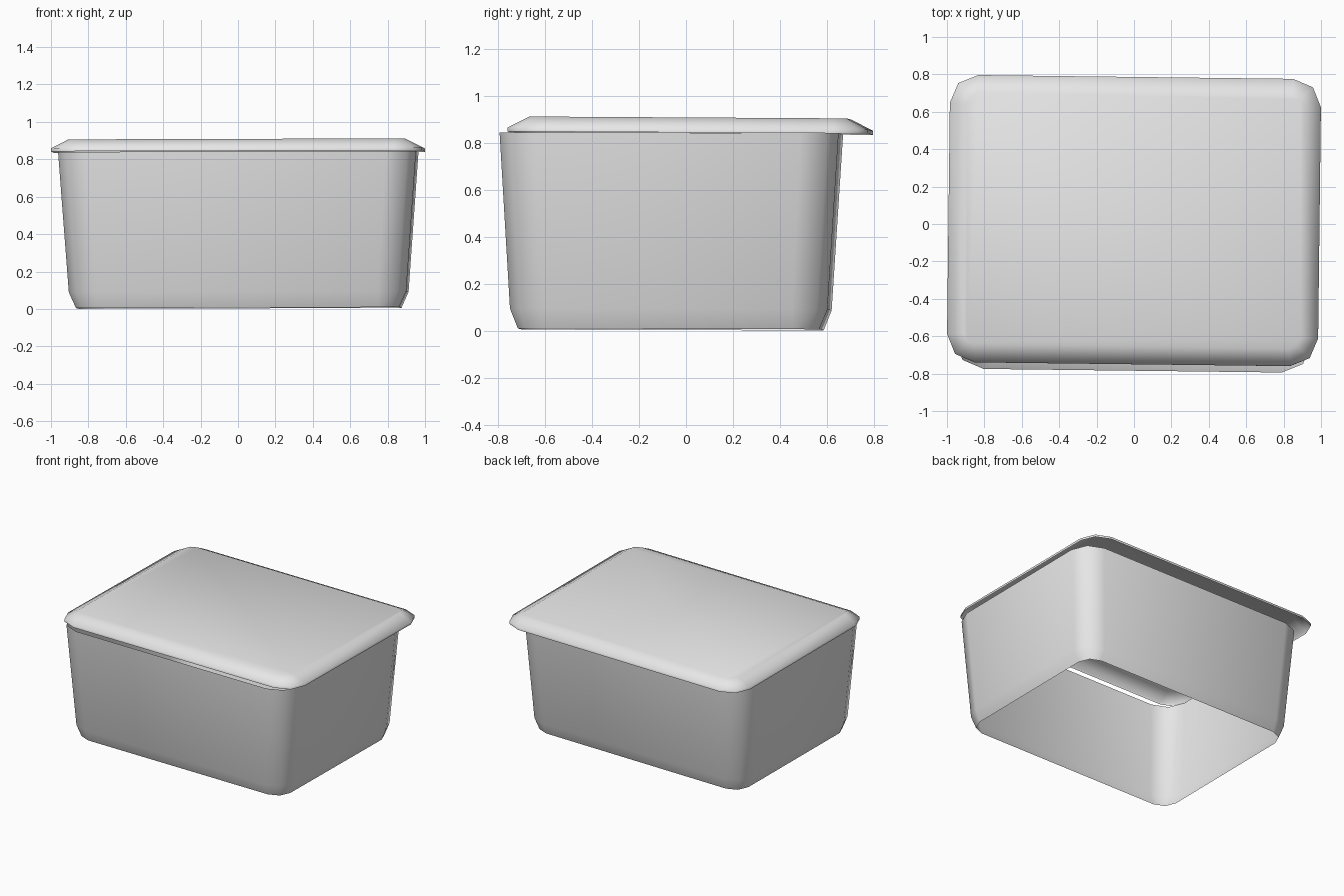
import bpy
import bmesh
import math
from mathutils import Euler, Matrix

cube = bpy.data.objects.get("Cube")
if cube:
    bpy.data.objects.remove(cube, do_unlink=True)

grey = bpy.data.materials.new("plain grey")
grey.use_nodes = True
colour = (0.8, 0.8, 0.8, 1)
grey.diffuse_color = colour
grey.node_tree.nodes["Principled BSDF"].inputs["Base Color"].default_value = colour


def add_ring(bm, half_x, half_y, radius, z):
    """Rounded rectangle with two segments per corner."""
    verts = []
    corners = [(1, 1), (-1, 1), (-1, -1), (1, -1)]
    for i, (sx, sy) in enumerate(corners):
        for step in range(3):
            a = math.radians(90 * i + 45 * step)
            verts.append(bm.verts.new((
                sx * (half_x - radius) + radius * math.cos(a),
                sy * (half_y - radius) + radius * math.sin(a), z)))
    return verts


def rounded_shell(name, levels, location, tilt, closed_top):
    """Stack rounded rectangles from bottom to top into an open sheet."""
    bm = bmesh.new()
    rings = [add_ring(bm, *level) for level in levels]
    for low, high in zip(rings, rings[1:]):
        for i in range(len(low)):
            j = (i + 1) % len(low)
            bm.faces.new((low[i], low[j], high[j], high[i]))
    if closed_top:
        bm.faces.new(rings[-1])
    bm.transform(Matrix.Translation(location) @ Euler(tilt).to_matrix().to_4x4())
    mesh = bpy.data.meshes.new(name)
    bm.to_mesh(mesh)
    bm.free()
    mesh.materials.append(grey)
    obj = bpy.data.objects.new(name, mesh)
    bpy.context.collection.objects.link(obj)
    bpy.ops.object.select_all(action='DESELECT')
    obj.select_set(True)
    bpy.context.view_layer.objects.active = obj
    bpy.ops.object.shade_smooth_by_angle(angle=math.radians(80))
    return obj


# Tapered tub, open at both ends, with a chamfered foot
rounded_shell("tub", [
    (0.864, 0.642, 0.11, 0),
    (0.902, 0.676, 0.15, 0.085),
    (0.957, 0.722, 0.16, 0.835),
], (0.004, -0.065, 0.005), (-0.003, -0.003, -0.012), False)

# Shallow lid, slid backwards, with a thin rim and sloped border
rounded_shell("lid", [
    (0.992, 0.768, 0.15, 0),
    (0.992, 0.768, 0.15, 0.017),
    (0.9, 0.676, 0.06, 0.064),
], (0, 0.018, 0.841), (-0.006, -0.003, -0.012), True)
